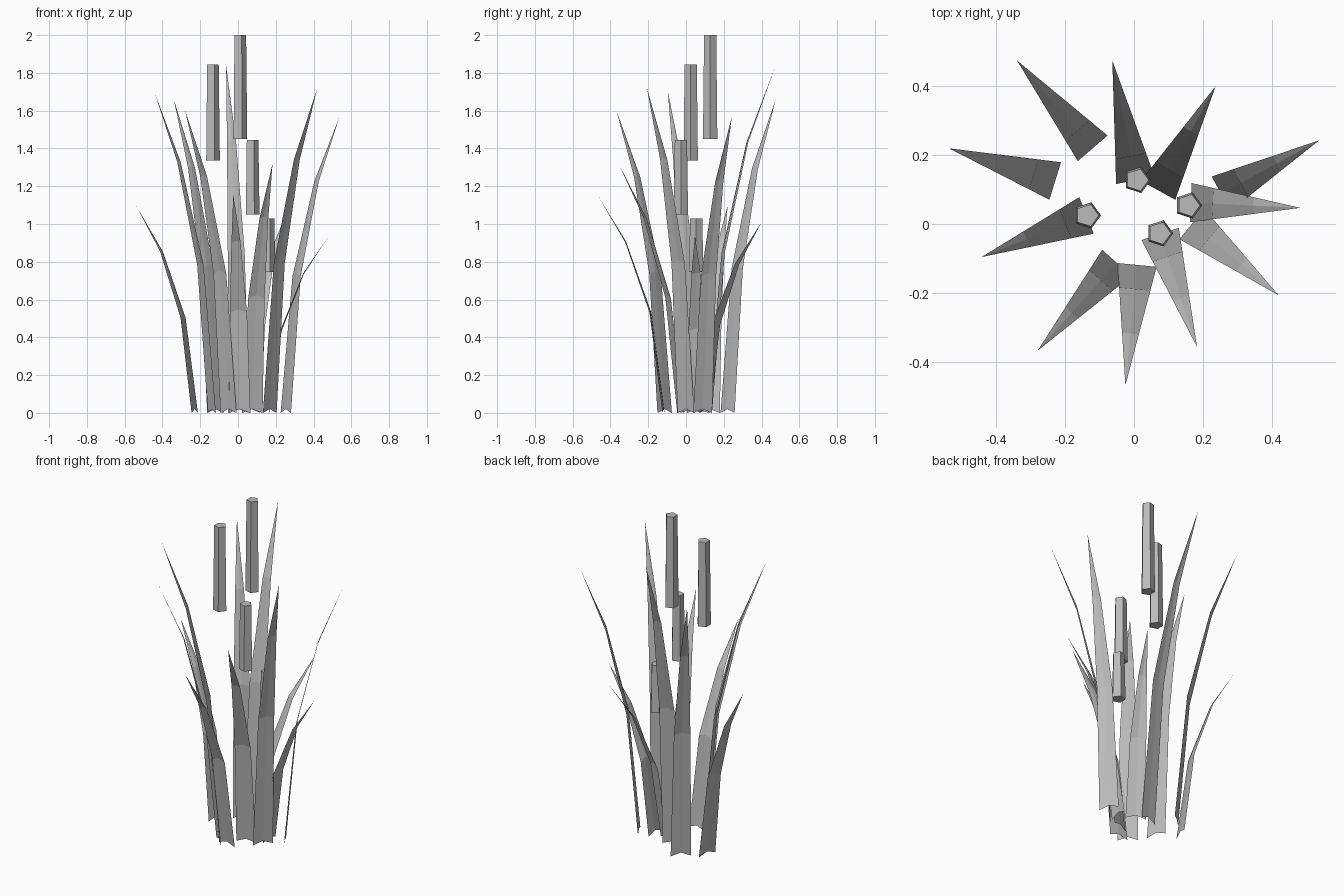
import bpy, bmesh, math
from mathutils import Vector

if "Cube" in bpy.data.objects:
    bpy.data.objects.remove(bpy.data.objects["Cube"])

grey = bpy.data.materials.new("plain_grey")
grey.diffuse_color = (0.5, 0.5, 0.5, 1)
grey.use_nodes = True
grey.node_tree.nodes["Principled BSDF"].inputs["Base Color"].default_value = grey.diffuse_color


def add_object(name, bm):
    mesh = bpy.data.meshes.new(name)
    bm.to_mesh(mesh)
    bm.free()
    mesh.materials.append(grey)
    obj = bpy.data.objects.new(name, mesh)
    bpy.context.collection.objects.link(obj)


# Reed leaf: folded strip of three rings bending outward to a point
def leaf(name, base, tip, height, width=0.114, fold=0.02):
    base, tip = Vector(base), Vector(tip)
    out = tip - base
    side = Vector((out.y, -out.x)).normalized() * width / 2
    bm = bmesh.new()
    rings = []
    for rise, reach in ((0, 0), (0.46, 0.2), (0.78, 0.57)):
        taper = 1 - reach
        mid = base + out * reach
        ring = []
        for s in (-1, 0, 1):
            p = mid + side * s * taper
            z = height * rise + (fold * taper if s == 0 else 0)
            ring.append(bm.verts.new((p.x, p.y, z)))
        rings.append(ring)
    point = bm.verts.new((tip.x, tip.y, height))
    for low, high in zip(rings, rings[1:]):
        for i in (0, 1):
            bm.faces.new((low[i], low[i + 1], high[i + 1], high[i]))
    for i in (0, 1):
        bm.faces.new((rings[-1][i], rings[-1][i + 1], point))
    bm.normal_update()
    # Face the upper, inner side of the leaf
    if sum(f.normal.z for f in bm.faces) < 0:
        bmesh.ops.reverse_faces(bm, faces=bm.faces[:])
    add_object(name, bm)


# Seed head: slightly tapered five-sided prism
def seed_head(name, x, y, bottom, top):
    bm = bmesh.new()
    bmesh.ops.create_cone(bm, cap_ends=True, segments=5, radius1=0.040,
                          radius2=0.034, depth=top - bottom)
    for v in bm.verts:
        v.co.z += (top + bottom) / 2
    # Turn one corner towards +x
    first = bm.verts[:][0].co
    turn = -math.atan2(first.y, first.x)
    for v in bm.verts:
        a = math.atan2(v.co.y, v.co.x) + turn
        r = math.hypot(v.co.x, v.co.y)
        v.co.x, v.co.y = x + r * math.cos(a), y + r * math.sin(a)
    add_object(name, bm)


# Base centre, tip and tip height of each leaf
leaves = [
    ((-0.12, 0.22), (-0.34, 0.475), 1.66),
    ((0.004, 0.127), (-0.063, 0.475), 1.84),
    ((0.07, 0.098), (0.237, 0.40), 1.01),
    ((0.253, 0.088), (0.538, 0.243), 1.57),
    ((0.165, 0.062), (0.483, 0.047), 0.94),
    ((0.168, 0.0), (0.42, -0.207), 1.72),
    ((0.076, -0.029), (0.183, -0.357), 1.32),
    ((0.009, -0.119), (-0.025, -0.469), 1.155),
    ((-0.05, -0.113), (-0.28, -0.368), 1.60),
    ((-0.138, 0.025), (-0.443, -0.096), 1.70),
    ((-0.229, 0.125), (-0.538, 0.22), 1.095),
]
for n, (base, tip, height) in enumerate(leaves, 1):
    leaf(f"leaf_{n}", base, tip, height)

# Floating seed heads
heads = [
    (-0.136, 0.025, 1.335, 1.845),
    (0.009, 0.128, 1.45, 2.0),
    (0.074, -0.027, 1.05, 1.445),
    (0.158, 0.054, 0.745, 1.03),
]
for n, head in enumerate(heads, 1):
    seed_head(f"seed_head_{n}", *head)
